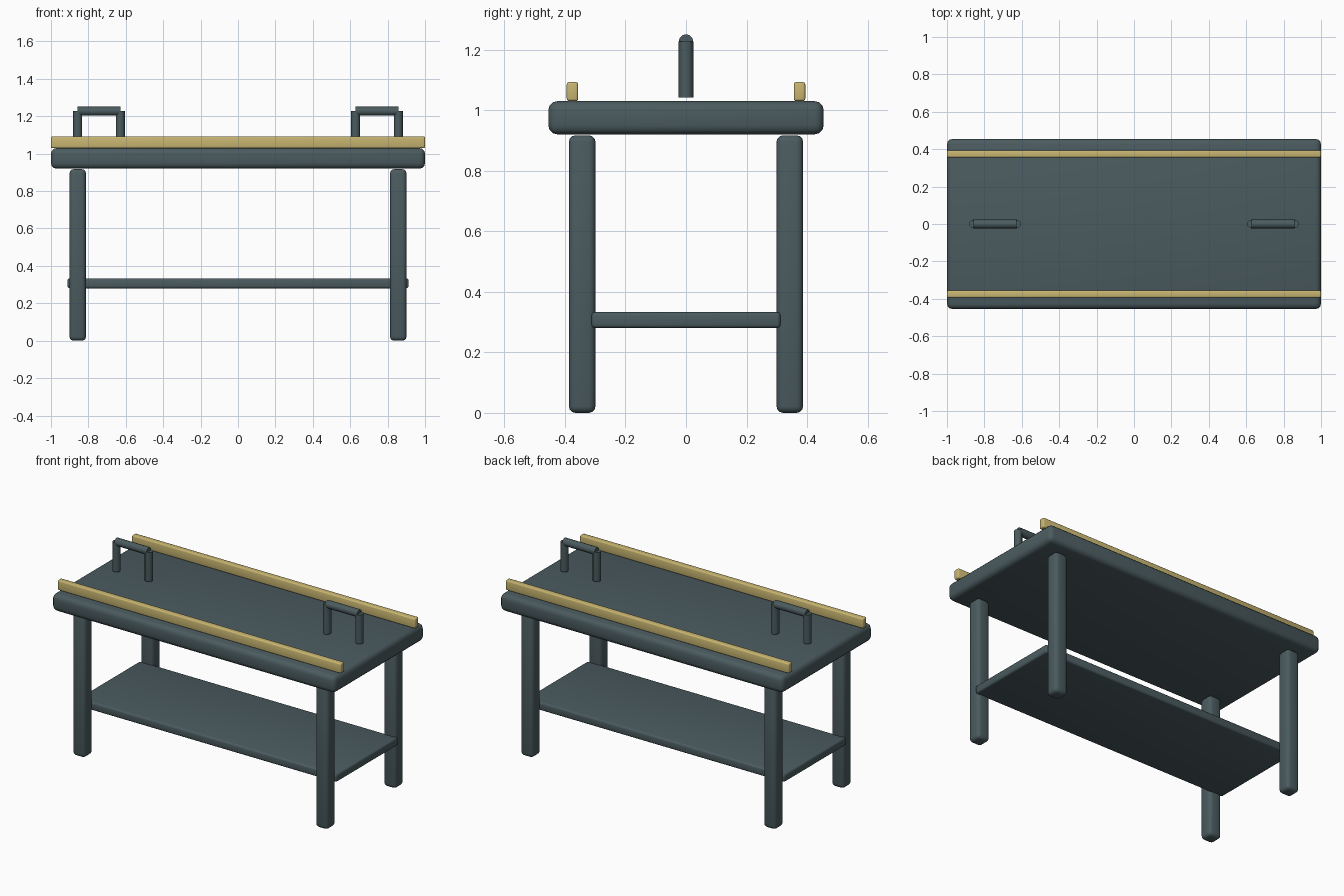
import bpy
import math

cube = bpy.data.objects.get("Cube")
if cube:
    bpy.data.objects.remove(cube, do_unlink=True)


def material(name, rgb):
    mat = bpy.data.materials.new(name)
    mat.use_nodes = True
    mat.diffuse_color = (*rgb, 1)
    mat.node_tree.nodes["Principled BSDF"].inputs["Base Color"].default_value = (*rgb, 1)
    return mat


slate = material("slate grey", (0.07, 0.105, 0.115))
straw = material("straw yellow", (0.58, 0.465, 0.165))


def finish(obj, name, mat):
    obj.name = name
    obj.data.materials.append(mat)
    bpy.ops.object.shade_smooth_by_angle(angle=math.radians(35))


def rounded_box(name, centre, half_x, half_y, bottom, top, bevel, mat):
    bpy.ops.mesh.primitive_cube_add(size=2, location=(*centre, (bottom + top) / 2))
    obj = bpy.context.object
    obj.scale = (half_x, half_y, (top - bottom) / 2)
    bpy.ops.object.transform_apply(location=False, rotation=False, scale=True)
    mod = obj.modifiers.new("rounded edges", 'BEVEL')
    mod.width = bevel
    mod.segments = 3
    bpy.ops.object.modifier_apply(modifier=mod.name)
    finish(obj, name, mat)


def rod(name, location, length, mat, along_x=False):
    bpy.ops.mesh.primitive_cylinder_add(
        vertices=12, radius=0.024, depth=length, location=location,
        rotation=(0, math.pi / 2 if along_x else 0, 0))
    finish(bpy.context.object, name, mat)


# Table top and lower shelf
rounded_box("table_top", (0, 0), 1, 0.455, 0.92, 1.03, 0.03, slate)
rounded_box("lower_shelf", (0, 0), 0.912, 0.312, 0.28, 0.333, 0.012, slate)

# Four legs and two side rails
for side_y, end in ((-1, "front"), (1, "back")):
    rounded_box(end + "_rail", (0, side_y * 0.375), 1, 0.019, 1.03, 1.093, 0.008, straw)
    for side_x, side in ((-1, "right"), (1, "left")):
        rounded_box(f"{end}_{side}_leg", (side_x * 0.857, side_y * 0.343),
                    0.044, 0.044, 0, 0.917, 0.022, slate)

# Handles: two posts joined by a crossbar at each end
for side_x, side in ((-1, "right"), (1, "left")):
    for x, post in ((0.857, "outer"), (0.629, "inner")):
        rod(f"{side}_handle_{post}_post", (side_x * x, 0, 1.135), 0.185, slate)
    rod(f"{side}_handle_bar", (side_x * 0.743, 0, 1.227), 0.228, slate, along_x=True)
